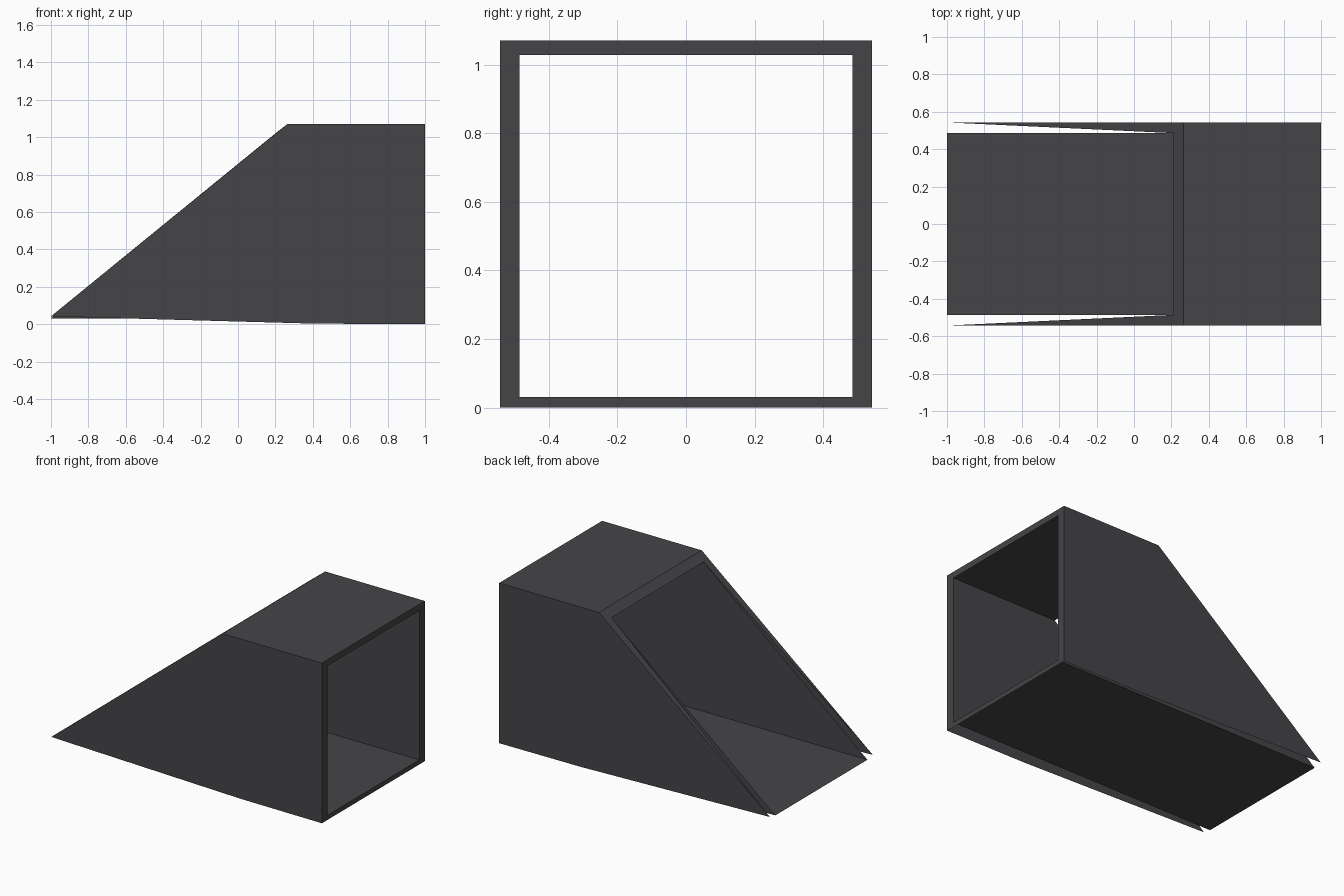
import bpy
import bmesh

cube = bpy.data.objects.get("Cube")
if cube:
    bpy.data.objects.remove(cube, do_unlink=True)

# Single dark grey material
grey = bpy.data.materials.new("dark_grey")
grey.use_nodes = True
colour = (0.06, 0.058, 0.065, 1)
grey.diffuse_color = colour
grey.node_tree.nodes["Principled BSDF"].inputs["Base Color"].default_value = colour


def make_part(name, faces):
    """Build a thin-sheet part from a list of polygons."""
    bm = bmesh.new()
    for points in faces:
        bm.faces.new([bm.verts.new(p) for p in points])
    bmesh.ops.remove_doubles(bm, verts=bm.verts, dist=0.0005)
    mesh = bpy.data.meshes.new(name)
    bm.to_mesh(mesh)
    bm.free()
    mesh.materials.append(grey)
    obj = bpy.data.objects.new(name, mesh)
    bpy.context.collection.objects.link(obj)
    return obj


OUT_Y, IN_Y = 0.543, 0.486
TOP, CEILING, FLOOR = 1.07, 1.028, 0.031
TIP = 0.042
OUT_X, IN_X = 0.264, 0.21


def side(profile, y):
    """Vertical sheet in the xz plane, facing away from the centre line if y < 0."""
    pts = [(x, y, z) for x, z in profile]
    return pts if y < 0 else pts[::-1]


def sheet(x0, x1, y, z):
    """Horizontal sheet facing up."""
    return [(x0, -y, z), (x1, -y, z), (x1, y, z), (x0, y, z)]


outer_profile = [(-1, TIP), (0.4, 0.003), (1, 0), (1, TOP), (OUT_X, TOP)]
inner_profile = [(-1, FLOOR), (1, FLOOR), (1, CEILING), (IN_X, CEILING)]

# Outer shell: two side walls and the flat roof
make_part("outer_shell", [side(outer_profile, -OUT_Y), side(outer_profile, OUT_Y),
                          sheet(OUT_X, 1, OUT_Y, TOP)])

# Inner lining: walls facing inwards, ceiling facing down, floor facing up
make_part("inner_lining", [side(inner_profile, -IN_Y)[::-1], side(inner_profile, IN_Y)[::-1],
                           sheet(IN_X, 1, IN_Y, CEILING)[::-1], sheet(-1, 1, IN_Y, FLOOR)])

# Square rim around the open end
outer_ring = [(1, -OUT_Y, 0), (1, OUT_Y, 0), (1, OUT_Y, TOP), (1, -OUT_Y, TOP)]
inner_ring = [(1, -IN_Y, FLOOR), (1, IN_Y, FLOOR), (1, IN_Y, CEILING), (1, -IN_Y, CEILING)]
make_part("end_rim", [[outer_ring[i], outer_ring[(i + 1) % 4],
                       inner_ring[(i + 1) % 4], inner_ring[i]] for i in range(4)])

# Rim of the sloped opening: lintel and a tapering strip down each side
slope = [[(OUT_X, -OUT_Y, TOP), (OUT_X, OUT_Y, TOP), (IN_X, IN_Y, CEILING), (IN_X, -IN_Y, CEILING)]]
for s in (-1, 1):
    strip = [(OUT_X, s * OUT_Y, TOP), (IN_X, s * IN_Y, CEILING), (-1, s * OUT_Y, TIP)]
    slope.append(strip if s < 0 else strip[::-1])
make_part("slope_rim", slope)
